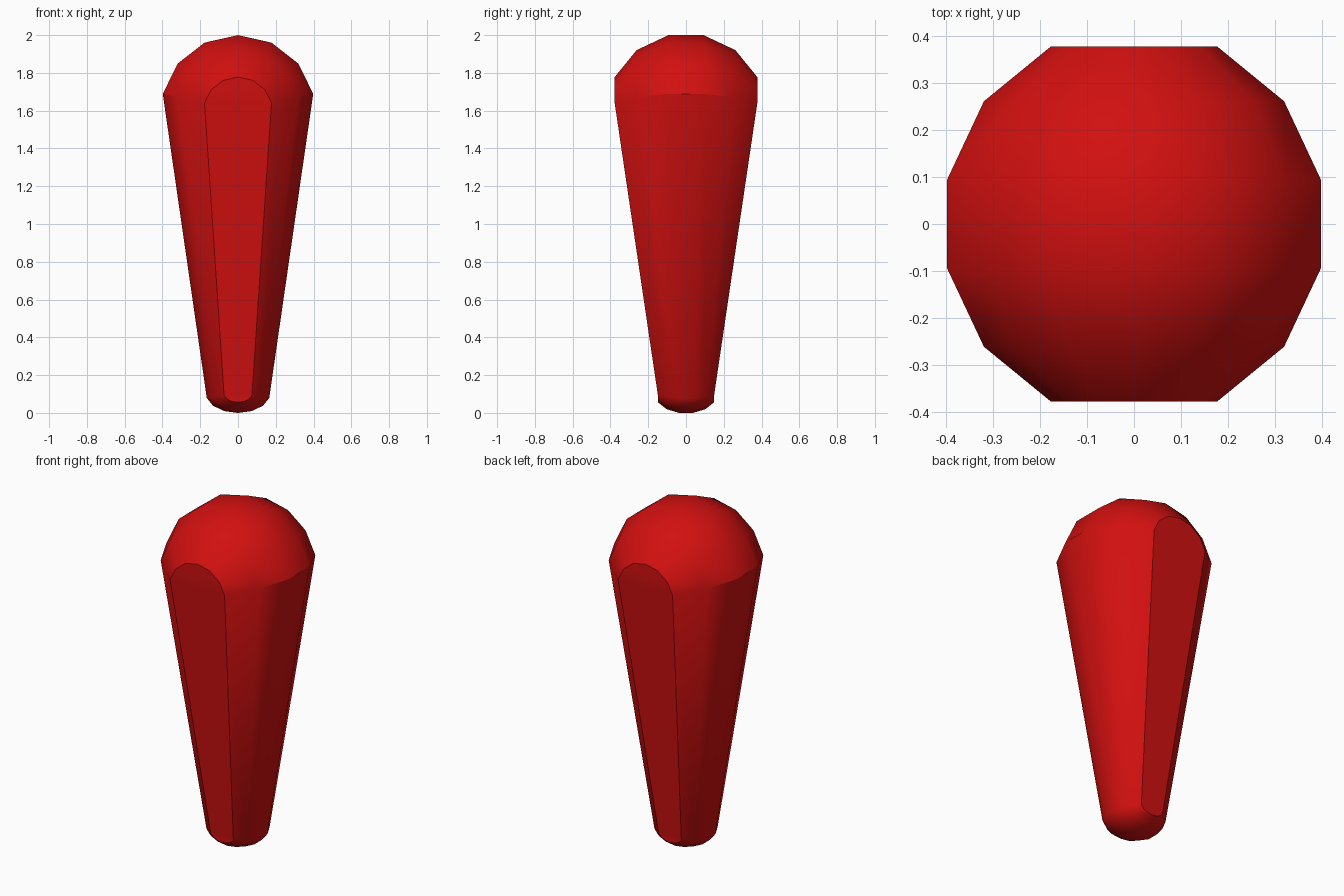
import bpy, bmesh
from math import pi, sin, cos, radians

cube = bpy.data.objects.get("Cube")
if cube:
    bpy.data.objects.remove(cube, do_unlink=True)

SEGMENTS, RINGS = 14, 7
TOP = dict(rx=0.419, ry=0.419, rz=0.41, cz=1.6)
FOOT = dict(rx=0.174, ry=0.165, rz=0.105, cz=0.102)


def ball_point(i, k):
    """Point on a ball with its poles on y; its halves form the dome and foot."""
    polar, turn = pi * i / RINGS, 2 * pi * k / SEGMENTS
    end = TOP if cos(turn) > 0 else FOOT
    return (end["rx"] * sin(polar) * sin(turn),
            -end["ry"] * cos(polar),
            end["cz"] + end["rz"] * sin(polar) * cos(turn))


# Stretched ball: dome, tapered shaft and rounded foot in one skin
bm = bmesh.new()
rings = [[bm.verts.new(ball_point(i, k)) for k in range(SEGMENTS)]
         for i in range(1, RINGS)]
for a, b in zip(rings, rings[1:]):
    for k in range(SEGMENTS):
        n = (k + 1) % SEGMENTS
        bm.faces.new((a[k], a[n], b[n], b[k]))

# Flat front and back: arch, long panel and foot arch
half = SEGMENTS // 2
reach = half // 2
for ring in (rings[0], rings[-1]):
    arch = [ring[k] for k in range(-reach, reach + 1)]
    foot = [ring[half + k] for k in range(-reach, reach + 1)]
    bm.faces.new(arch)
    bm.faces.new(foot)
    bm.faces.new((arch[0], arch[-1], foot[0], foot[-1]))

bmesh.ops.recalc_face_normals(bm, faces=bm.faces[:])
mesh = bpy.data.meshes.new("tapered_peg")
bm.to_mesh(mesh)
bm.free()
peg = bpy.data.objects.new("tapered_peg", mesh)
bpy.context.collection.objects.link(peg)

# Single red colour
red = bpy.data.materials.new("red")
red.use_nodes = True
colour = (0.64, 0.005, 0.005, 1)
red.diffuse_color = colour
red.node_tree.nodes["Principled BSDF"].inputs["Base Color"].default_value = colour
mesh.materials.append(red)

# Smooth shading with the arch edges kept sharp
bpy.ops.object.select_all(action="DESELECT")
peg.select_set(True)
bpy.context.view_layer.objects.active = peg
bpy.ops.object.shade_smooth_by_angle(angle=radians(30))
